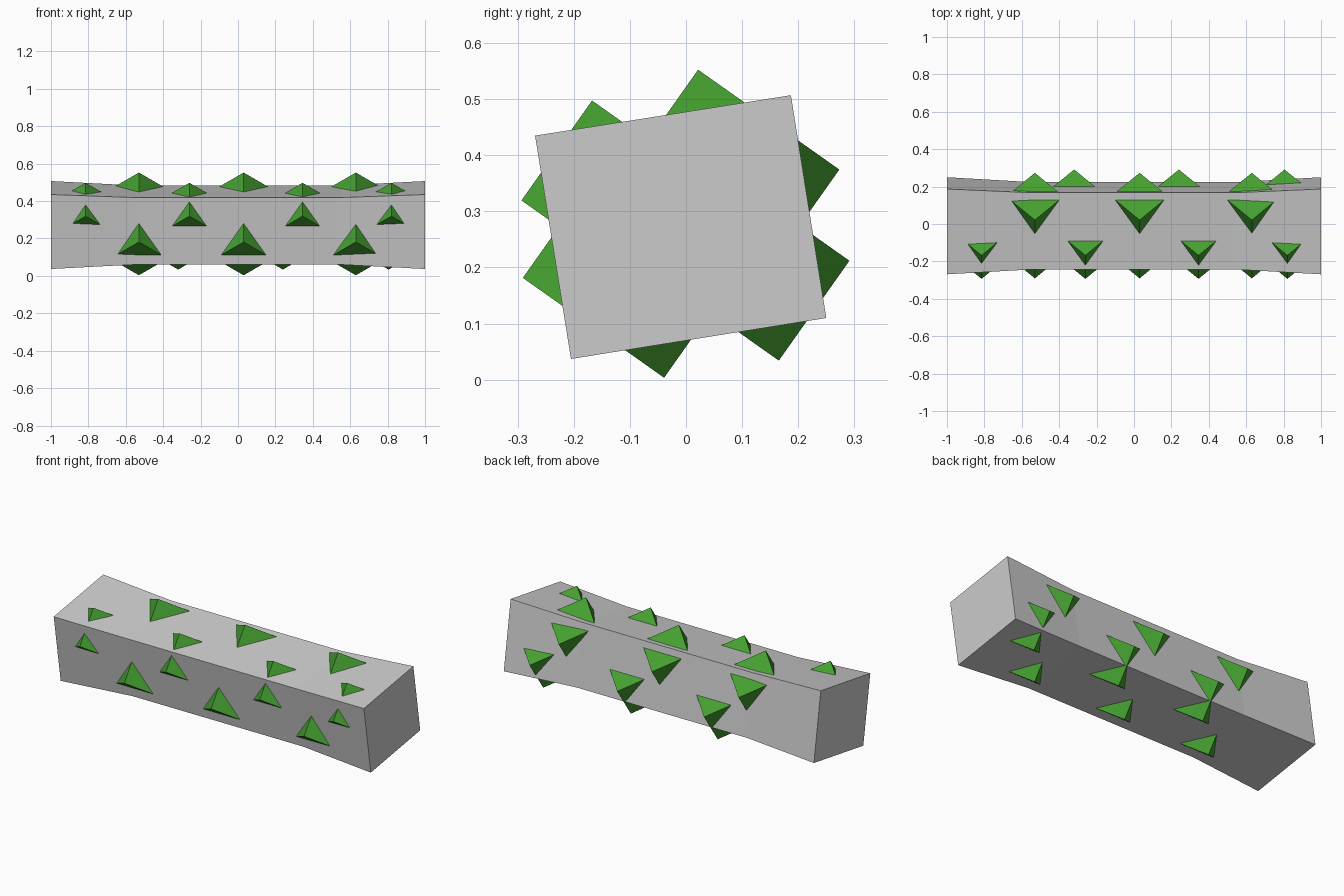
import bpy, bmesh
from math import sqrt
from mathutils import Matrix, Vector

if "Cube" in bpy.data.objects:
    bpy.data.objects.remove(bpy.data.objects["Cube"])

# Beam: tilted four-sided section, slimmer through the middle
SECTION = [(-0.269, 0.435), (0.187, 0.507), (0.25, 0.11), (-0.205, 0.037)]
STATIONS = [(-1, 1), (-0.55, 0.9), (0.55, 0.9), (1, 1)]
cy = sum(p[0] for p in SECTION) / 4
cz = sum(p[1] for p in SECTION) / 4


def finish(name, bm, mat=None):
    bmesh.ops.recalc_face_normals(bm, faces=bm.faces)
    me = bpy.data.meshes.new(name)
    bm.to_mesh(me)
    bm.free()
    if mat:
        me.materials.append(mat)
    ob = bpy.data.objects.new(name, me)
    bpy.context.collection.objects.link(ob)
    return ob


bm = bmesh.new()
rings = [[bm.verts.new((x, cy + (y - cy) * s, cz + (z - cz) * s)) for y, z in SECTION]
         for x, s in STATIONS]
for a, b in zip(rings, rings[1:]):
    for i in range(4):
        j = (i + 1) % 4
        bm.faces.new((a[i], a[j], b[j], b[i]))
bm.faces.new(rings[0])
bm.faces.new(rings[-1])
finish("beam", bm)

# Thorns: cubes turned corner-out and sunk in the beam so only corners show
green = bpy.data.materials.new("thorn_green")
green.diffuse_color = (0.06, 0.35, 0.03, 1)
green.use_nodes = True
green.node_tree.nodes["Principled BSDF"].inputs["Base Color"].default_value = green.diffuse_color
SIZE = 0.218
e1 = Vector((0, 1 / sqrt(3), sqrt(2 / 3)))
e2 = Vector((sqrt(0.5), 1 / sqrt(3), -1 / sqrt(6)))
e3 = e1.cross(e2)
TURN = Matrix((e1, e2, e3)).transposed().to_4x4()


def thorns(name, xs, y, z):
    for i, x in enumerate(xs):
        bm = bmesh.new()
        bmesh.ops.create_cube(bm, size=SIZE, matrix=Matrix.Translation((x, y, z)) @ TURN)
        finish(f"{name}_{i + 1}", bm, green)


thorns("top_back_thorn", (-0.53, 0.03, 0.63), 0.0845, 0.3745)
thorns("bottom_front_thorn", (-0.53, 0.03, 0.63), -0.102, 0.1815)
thorns("top_front_thorn", (-0.815, -0.26, 0.345, 0.82), -0.1045, 0.3195)
thorns("bottom_back_thorn", (-0.32, 0.24, 0.805), 0.1025, 0.212)
